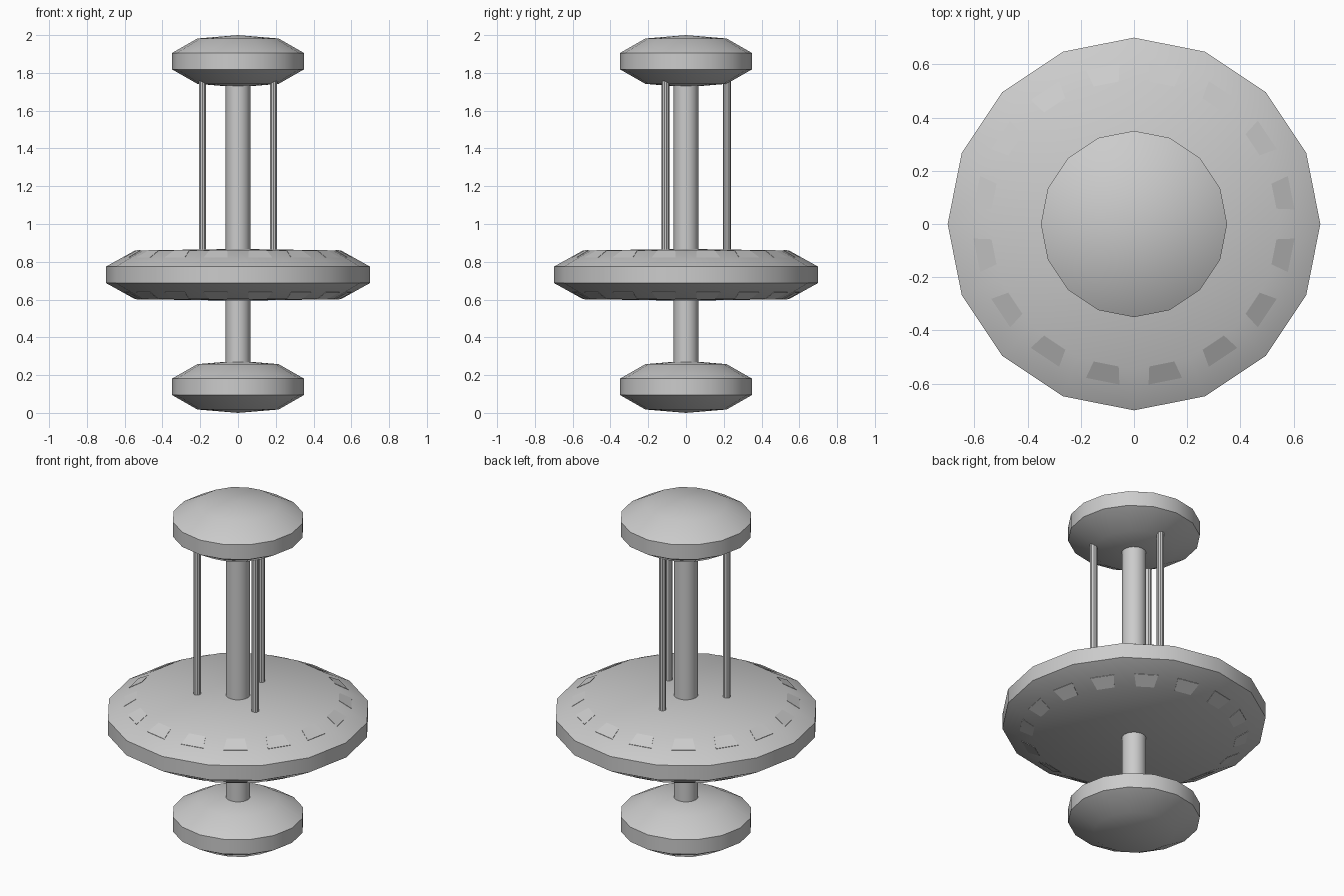
import bpy, bmesh, math

if "Cube" in bpy.data.objects:
    bpy.data.objects.remove(bpy.data.objects["Cube"])

SIDES = 16


def finish(name, bm):
    bmesh.ops.recalc_face_normals(bm, faces=bm.faces[:])
    me = bpy.data.meshes.new(name)
    bm.to_mesh(me)
    bm.free()
    ob = bpy.data.objects.new(name, me)
    bpy.context.collection.objects.link(ob)
    return ob


def smooth(ob):
    bpy.ops.object.select_all(action='DESELECT')
    ob.select_set(True)
    bpy.context.view_layer.objects.active = ob
    bpy.ops.object.shade_smooth_by_angle(angle=math.radians(30))


def disc(name, zc, rim_r, ring_r, rim_h, ring_h, apex_h):
    """Faceted lens: apex, shoulder ring, vertical rim, mirrored below."""
    bm = bmesh.new()
    rings = []
    for r, z in ((ring_r, ring_h), (rim_r, rim_h), (rim_r, -rim_h), (ring_r, -ring_h)):
        rings.append([bm.verts.new((r * math.cos(i * math.tau / SIDES),
                                    r * math.sin(i * math.tau / SIDES), zc + z))
                      for i in range(SIDES)])
    top = bm.verts.new((0, 0, zc + apex_h))
    low = bm.verts.new((0, 0, zc - apex_h))
    for i in range(SIDES):
        j = (i + 1) % SIDES
        for a, b in zip(rings, rings[1:]):
            bm.faces.new((a[i], b[i], b[j], a[j]))
        bm.faces.new((top, rings[0][i], rings[0][j]))
        bm.faces.new((low, rings[-1][j], rings[-1][i]))
    smooth(finish(name, bm))


def rod(name, x, y, z0, z1, r, sides):
    bpy.ops.mesh.primitive_cylinder_add(vertices=sides, radius=r, depth=z1 - z0,
                                        location=(x, y, (z0 + z1) / 2))
    ob = bpy.context.object
    ob.name = name
    smooth(ob)


# Three discs
disc("base_disc", 0.138, 0.35, 0.215, 0.043, 0.12, 0.138)
disc("top_disc", 1.862, 0.35, 0.215, 0.043, 0.12, 0.138)
MID, RIM_R, RING_R, RIM_H, RING_H = 0.731, 0.70, 0.545, 0.043, 0.129
disc("middle_disc", MID, RIM_R, RING_R, RIM_H, RING_H, 0.137)

# Central column and three struts
rod("column", 0, 0, 0.24, 1.76, 0.065, 16)
for k in range(3):
    a = math.radians(90 + 120 * k)
    rod(f"strut_{k + 1}", 0.217 * math.cos(a), 0.217 * math.sin(a), 0.84, 1.78, 0.02, 10)

# Flat window panels on the upper and lower slopes of the middle disc
bm = bmesh.new()
apo = math.cos(math.pi / SIDES)
slope = (RING_H - RIM_H) / ((RIM_R - RING_R) * apo)
for side in (1, -1):
    for i in range(SIDES):
        a = (i + 0.5) * math.tau / SIDES
        c, s = math.cos(a), math.sin(a)
        layers = []
        for lift in (0.002, -0.006):
            quad = []
            for r, w in ((0.536, -0.048), (0.602, -0.064), (0.602, 0.064), (0.536, 0.048)):
                z = RIM_H + (RIM_R * apo - r) * slope + lift
                quad.append(bm.verts.new((r * c - w * s, r * s + w * c, MID + side * z)))
            layers.append(quad)
        up, dn = layers
        bm.faces.new(up)
        bm.faces.new(dn[::-1])
        for n in range(4):
            m = (n + 1) % 4
            bm.faces.new((up[n], dn[n], dn[m], up[m]))
finish("window_panels", bm)
